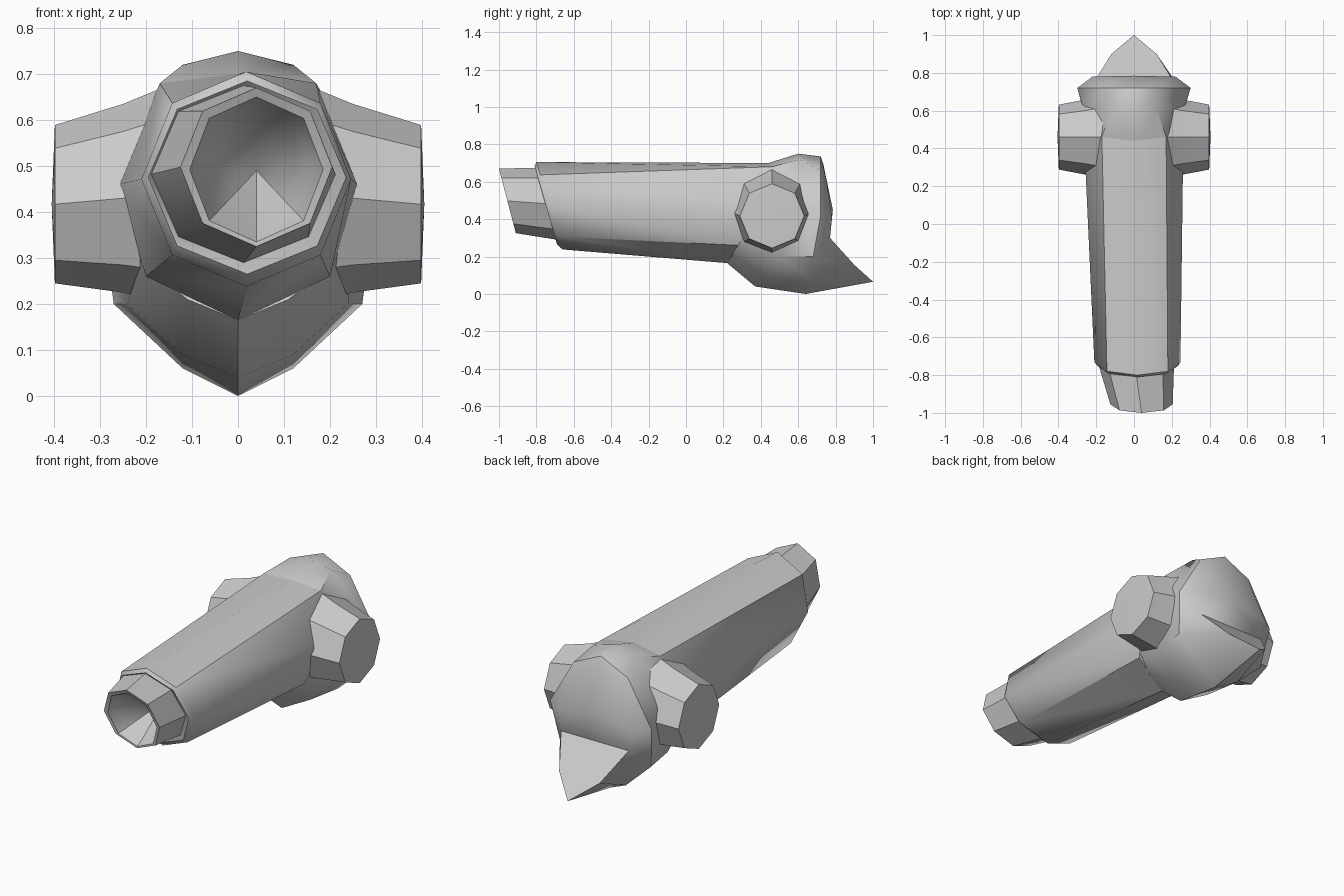
import bpy, bmesh, math
from math import sin, cos, pi

if "Cube" in bpy.data.objects:
    bpy.data.objects.remove(bpy.data.objects["Cube"])


def finish(name, bm):
    bmesh.ops.recalc_face_normals(bm, faces=bm.faces)
    mesh = bpy.data.meshes.new(name)
    bm.to_mesh(mesh)
    bm.free()
    ob = bpy.data.objects.new(name, mesh)
    bpy.context.collection.objects.link(ob)
    bpy.ops.object.select_all(action='DESELECT')
    ob.select_set(True)
    bpy.context.view_layer.objects.active = ob
    bpy.ops.object.shade_smooth_by_angle(angle=math.radians(42))


def loft(bm, rings):
    vs = [[bm.verts.new(p) for p in r] for r in rings]
    n = len(vs[0])
    for a, b in zip(vs, vs[1:]):
        for i in range(n):
            j = (i + 1) % n
            bm.faces.new((a[i], a[j], b[j], b[i]))
    return vs


def fan(bm, loop, tip, closed=True):
    c = bm.verts.new(tip)
    m = len(loop)
    for i in range(m if closed else m - 1):
        bm.faces.new((loop[i], loop[(i + 1) % m], c))


def tilted_ring(cx, hw, y_top, z_top, y_bot, z_bot):
    pts = []
    for i in range(8):
        a = i * pi / 4
        t = (1 + cos(a)) / 2
        pts.append((cx + hw * sin(a), y_bot + (y_top - y_bot) * t,
                    z_bot + (z_top - z_bot) * t))
    return pts


def mirrored(half):
    return half + [(-x, y, z) for x, y, z in half[-2:0:-1]]


# Octagonal barrel with tilted muzzle, stepped collar and dished bore
bm = bmesh.new()
rear = mirrored([(0, .44, .70), (.17, .46, .68), (.26, .36, .46),
                 (.20, .28, .26), (0, .22, .165)])
v = loft(bm, [
    tilted_ring(.04, .125, -.95, .635, -.87, .355),
    tilted_ring(.04, .145, -.99, .65, -.91, .335),
    tilted_ring(.04, .165, -1.0, .67, -.91, .325),
    tilted_ring(.012, .20, -.80, .675, -.69, .29),
    tilted_ring(.02, .215, -.81, .685, -.69, .265),
    tilted_ring(.018, .228, -.80, .705, -.66, .238),
    rear])
fan(bm, v[0], (.04, -.68, .49))
bm.faces.new(v[-1])
finish("barrel", bm)

# Rounded breech: top, shoulder, side, lower side, flare, bottom
bm = bmesh.new()
v = loft(bm, [mirrored(h) for h in (
    [(0, .44, .70), (.17, .46, .68), (.26, .36, .46),
     (.21, .29, .29), (.11, .25, .21), (0, .22, .165)],
    [(0, .60, .75), (.12, .61, .72), (.27, .62, .50),
     (.24, .50, .20), (.12, .44, .09), (0, .37, .04)],
    [(0, .72, .735), (.16, .72, .66), (.30, .72, .42),
     (.27, .68, .20), (.12, .68, .06), (0, .64, 0)],
    [(0, .735, .69), (.14, .75, .61), (.22, .78, .41),
     (.20, .77, .30), (.12, .90, .155), (0, 1.0, .065)])])
bm.faces.new(v[0])
end = v[-1]
# Rear dome above, flat spout face below
dome = [end[i] for i in (7, 8, 9, 0, 1, 2, 3)]
fan(bm, dome + [], (0, .785, .45))
bm.faces.new([end[i] for i in (3, 4, 5, 6, 7)])
finish("breech", bm)

# Flared octagonal trunnions on both sides
for side, name in ((1, "right_trunnion"), (-1, "left_trunnion")):
    bm = bmesh.new()
    rings = []
    for x, ry, rz, cz in ((.14, .23, .24, .44), (.25, .20, .205, .43),
                          (.398, .172, .172, .417)):
        rings.append([(side * x, .46 + ry * sin(i * pi / 4),
                       cz + rz * cos(i * pi / 4)) for i in range(8)])
    v = loft(bm, rings)
    bm.faces.new(v[0])
    fan(bm, v[-1], (side * .405, .46, .417))
    finish(name, bm)
